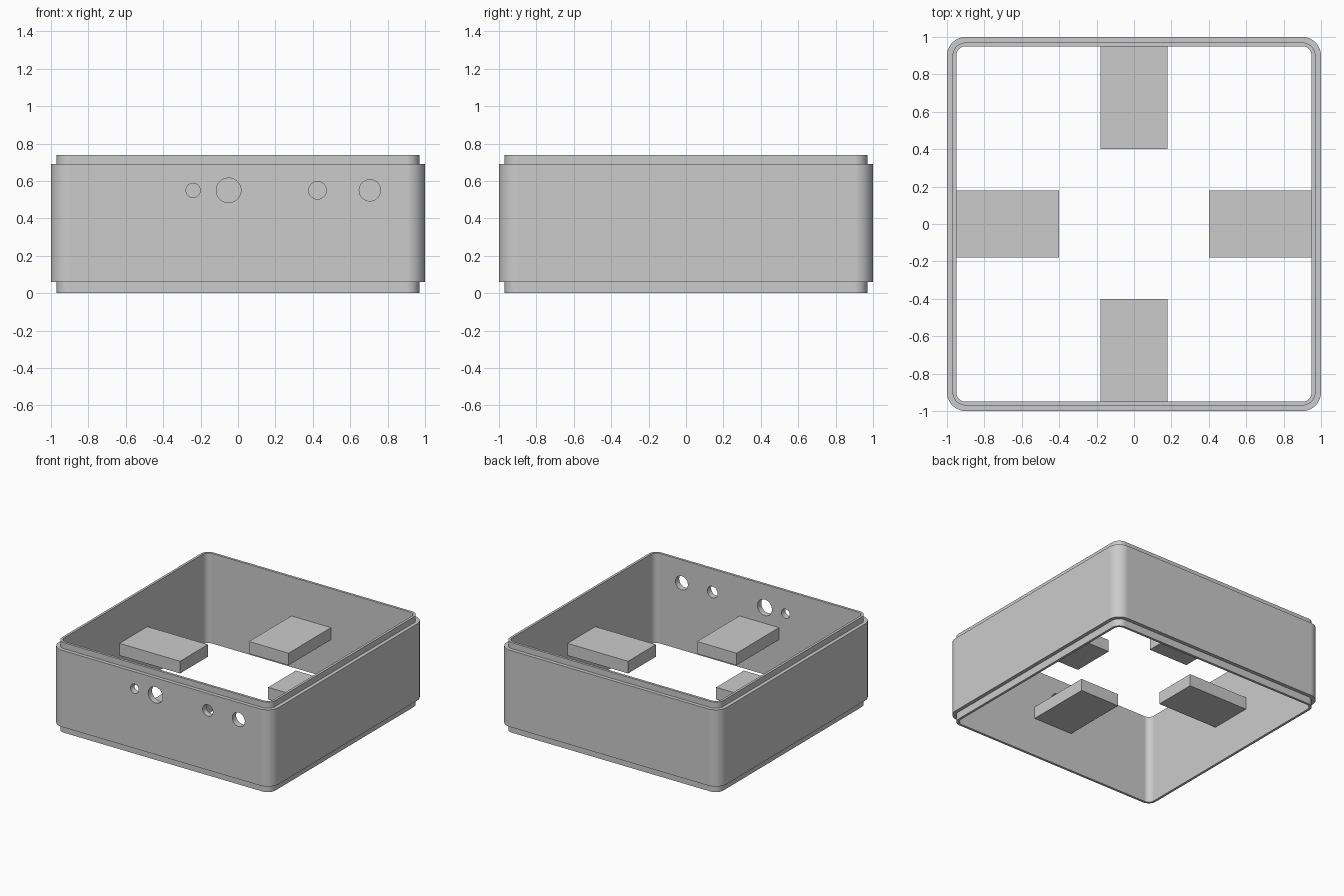
import bpy, bmesh, math

cube = bpy.data.objects.get("Cube")
if cube:
    bpy.data.objects.remove(cube, do_unlink=True)

grey = bpy.data.materials.new("plain grey")
grey.use_nodes = True
colour = (0.6, 0.6, 0.6, 1)
grey.diffuse_color = colour
grey.node_tree.nodes["Principled BSDF"].inputs["Base Color"].default_value = colour


def make_object(name, bm):
    bmesh.ops.recalc_face_normals(bm, faces=bm.faces)
    mesh = bpy.data.meshes.new(name)
    bm.to_mesh(mesh)
    bm.free()
    mesh.materials.append(grey)
    obj = bpy.data.objects.new(name, mesh)
    bpy.context.collection.objects.link(obj)
    return obj


def rounded_square(bm, half, z, radius, segments=12):
    """Ring of vertices around a square with round corners."""
    ring = []
    c = half - radius
    for quarter, (sx, sy) in enumerate([(1, 1), (-1, 1), (-1, -1), (1, -1)]):
        for i in range(segments + 1):
            a = math.pi / 2 * (quarter + i / segments)
            ring.append(bm.verts.new((sx * c + radius * math.cos(a),
                                      sy * c + radius * math.sin(a), z)))
    return ring


# Open frame: wall section with a recessed lip at the top and bottom
OUTER, LIP, INNER = 1.0, 0.97, 0.95
HEIGHT = 0.74
section = [(OUTER, 0.06), (OUTER, 0.69), (LIP, 0.69), (LIP, HEIGHT),
           (INNER, HEIGHT), (INNER, 0), (LIP, 0), (LIP, 0.06)]
bm = bmesh.new()
rings = [rounded_square(bm, half, z, half - 0.9) for half, z in section]
for a, b in zip(rings, rings[1:] + rings[:1]):
    for i in range(len(a)):
        j = (i + 1) % len(a)
        bm.faces.new((a[i], a[j], b[j], b[i]))
frame = make_object("frame_wall", bm)

# Round holes through the front wall: x position and radius
bm = bmesh.new()
for x, radius in [(-0.24, 0.038), (-0.05, 0.066), (0.425, 0.047), (0.705, 0.057)]:
    made = bmesh.ops.create_cone(bm, cap_ends=True, segments=40,
                                 radius1=radius, radius2=radius, depth=0.3)
    for v in made["verts"]:
        px, py, pz = v.co
        v.co = (px + x, pz - OUTER, py + 0.55)
cutter = make_object("hole_cutter", bm)
cutter.hide_render = True

cut = frame.modifiers.new("holes", 'BOOLEAN')
cut.operation = 'DIFFERENCE'
cut.solver = 'EXACT'
cut.object = cutter
bpy.ops.object.select_all(action='DESELECT')
frame.select_set(True)
bpy.context.view_layer.objects.active = frame
bpy.ops.object.modifier_apply(modifier=cut.name)
bpy.data.objects.remove(cutter, do_unlink=True)
bpy.ops.object.shade_smooth_by_angle(angle=math.radians(30))
weighted = frame.modifiers.new("weighted_normals", 'WEIGHTED_NORMAL')
weighted.keep_sharp = True

# Four shelf blocks, one from the middle of each wall
near, far, half_width, half_thick = 0.4, 0.96, 0.18, 0.05
for i, side in enumerate(["left", "back", "right", "front"]):
    bm = bmesh.new()
    bmesh.ops.create_cube(bm, size=2)
    for v in bm.verts:
        v.co.x = far if v.co.x > 0 else near
        v.co.y *= half_width
        v.co.z *= half_thick
    shelf = make_object(side + "_shelf", bm)
    shelf.location.z = HEIGHT / 2
    shelf.rotation_euler.z = i * math.pi / 2
